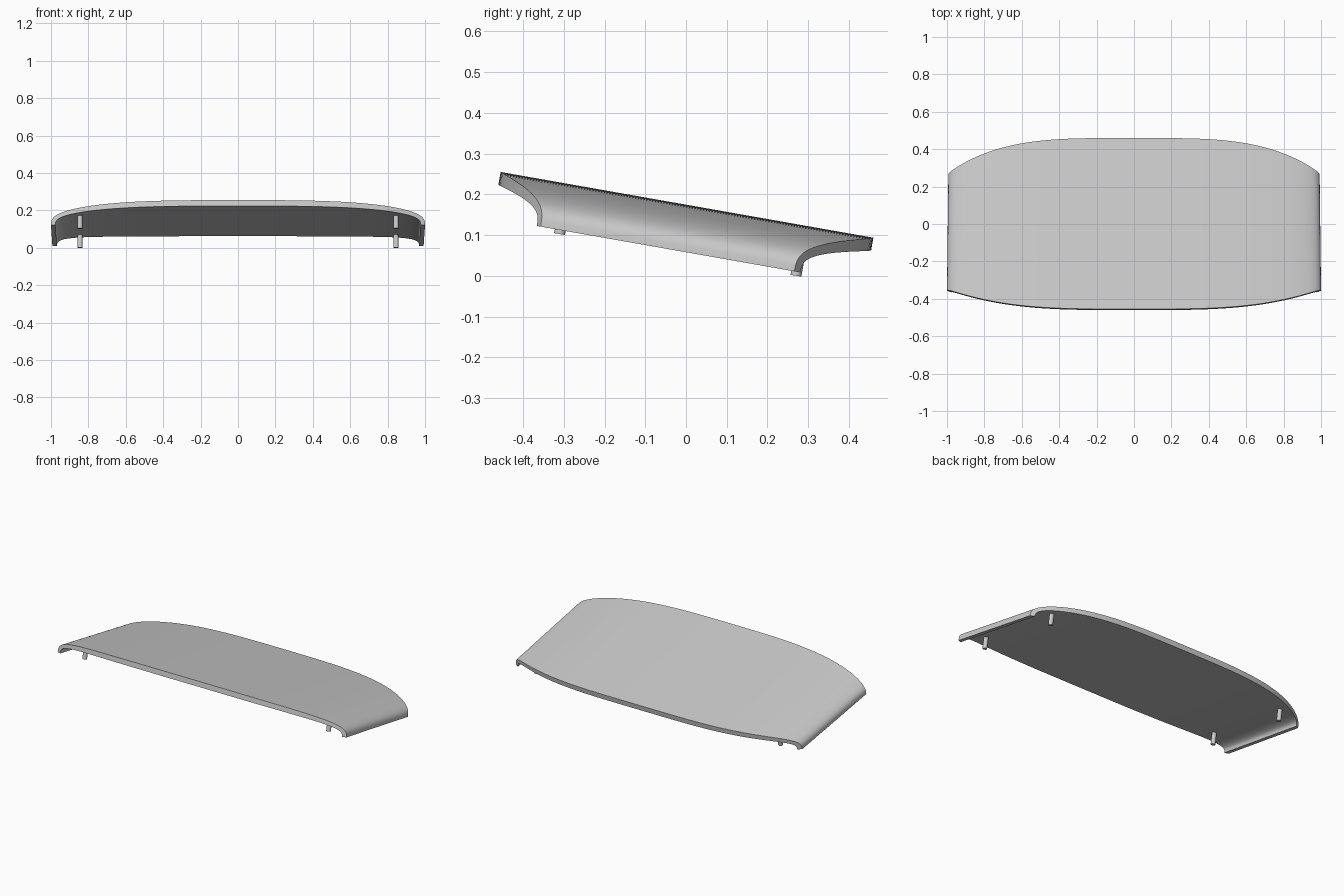
import bpy, bmesh
from math import radians, sin, cos, pi
from mathutils import Matrix, Vector

cube = bpy.data.objects.get("Cube")
if cube:
    bpy.data.objects.remove(cube, do_unlink=True)

TILT = Matrix.Translation((0, 0, 0.175)) @ Matrix.Rotation(radians(-10), 4, 'X')
DROP, THICK, STEPS = 0.115, 0.032, 64

grey = bpy.data.materials.new("light grey")
grey.use_nodes = True
colour = (0.6, 0.6, 0.6, 1)
grey.diffuse_color = colour
grey.node_tree.nodes["Principled BSDF"].inputs["Base Color"].default_value = colour


def finish(name, bm):
    """Turn a bmesh into a tilted, smooth shaded object."""
    bmesh.ops.recalc_face_normals(bm, faces=bm.faces)
    mesh = bpy.data.meshes.new(name)
    bm.to_mesh(mesh)
    bm.free()
    mesh.materials.append(grey)
    obj = bpy.data.objects.new(name, mesh)
    bpy.context.collection.objects.link(obj)
    obj.matrix_world = TILT
    bpy.ops.object.select_all(action='DESELECT')
    obj.select_set(True)
    bpy.context.view_layer.objects.active = obj
    bpy.ops.object.shade_smooth_by_angle(angle=radians(35))


def arch(angle, half_width, top, n=3.1):
    """Point on a flattened arch that ends at the rim height."""
    c, s = cos(angle), max(sin(angle), 0)
    x = half_width * abs(c) ** (2 / n) * (1 if c > 0 else -1)
    return x, -DROP + (top + DROP) * s ** (2 / n)


def front_edge(x):
    return -0.462 + 0.12 * abs(x) ** 3.4


def back_edge(x):
    return 0.467 - 0.177 * abs(x) ** 3.7


def point(x, y, z):
    """The panel narrows slightly toward the back."""
    return Vector((x * (1 - 0.012 * (y + 0.34)), y, z))


# Curved panel: outer and inner arches, trimmed by bowed front and back edges
bm = bmesh.new()
rows = []
for i in range(STEPS + 1):
    a = pi * i / STEPS
    xo, zo = arch(a, 1.0, 0)
    xi, zi = arch(a, 0.976, -THICK)
    corners = [(xo, front_edge(xo), zo), (xo, back_edge(xo), zo),
               (xi, back_edge(xi), zi), (xi, front_edge(xi), zi)]
    rows.append([bm.verts.new(point(*c)) for c in corners])
for r, s in zip(rows, rows[1:]):
    for k in range(4):
        j = (k + 1) % 4
        bm.faces.new((r[k], r[j], s[j], s[k]))
bm.faces.new(rows[0])
bm.faces.new(rows[-1])
finish("curved_panel", bm)

# Four mounting pins under the corners
PIN_TOP, PIN_BOTTOM = -0.045, -0.125
for side, x in (("left", 0.845), ("right", -0.845)):
    for end, y in (("front", -0.293), ("back", 0.296)):
        bm = bmesh.new()
        bmesh.ops.create_cone(
            bm, cap_ends=True, segments=24, radius1=0.0135, radius2=0.0135,
            depth=PIN_TOP - PIN_BOTTOM,
            matrix=Matrix.Translation((x, y, (PIN_TOP + PIN_BOTTOM) / 2)))
        finish(f"{end}_{side}_pin", bm)
